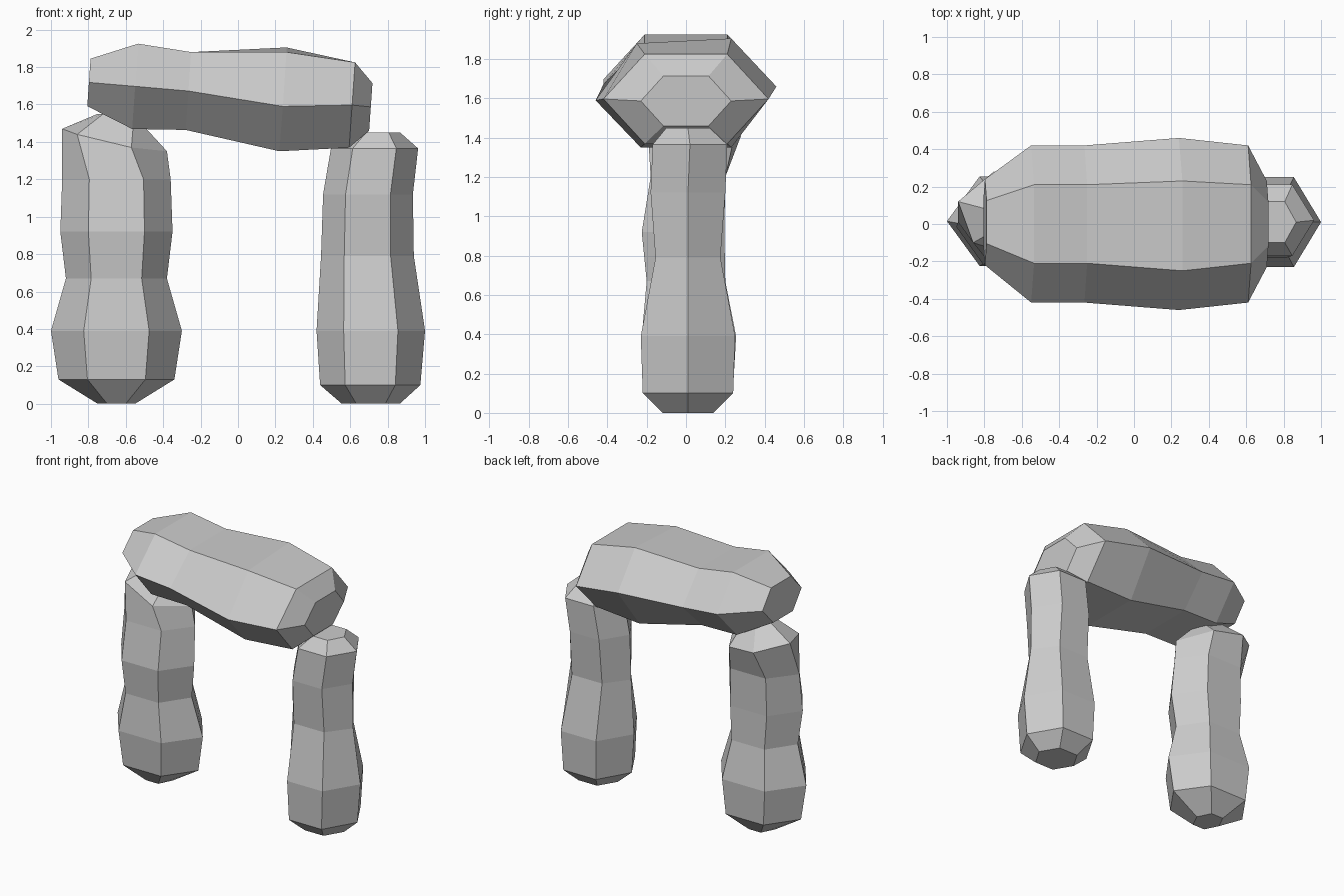
import bpy, bmesh
from math import cos, sin, pi
from mathutils import Vector


def hexagon(a, b, ra, rb):
    """Six points, corners on the first axis."""
    return [(a + ra * cos(i * pi / 3), b + rb * sin(i * pi / 3) / sin(pi / 3))
            for i in range(6)]


def loft(name, rings):
    """Skin a list of six-point rings and cap both ends."""
    bm = bmesh.new()
    loops = [[bm.verts.new(p) for p in ring] for ring in rings]
    for lo, hi in zip(loops, loops[1:]):
        for i in range(6):
            j = (i + 1) % 6
            bm.faces.new((lo[i], lo[j], hi[j], hi[i]))
    bm.faces.new(loops[0][::-1])
    bm.faces.new(loops[-1])
    bmesh.ops.recalc_face_normals(bm, faces=bm.faces)
    mesh = bpy.data.meshes.new(name)
    bm.to_mesh(mesh)
    bm.free()
    obj = bpy.data.objects.new(name, mesh)
    bpy.context.collection.objects.link(obj)
    return obj


def pillar_rings(rows):
    # each row: height, centre x, half width, centre y, half depth
    return [[Vector((x, y, z)) for x, y in hexagon(cx, cy, w, d)]
            for z, cx, w, cy, d in rows]


# Left standing stone, with an uneven broken shoulder at the top
left = pillar_rings([
    (0.00, -0.65, 0.10, 0.02, 0.10),
    (0.13, -0.65, 0.31, 0.02, 0.22),
    (0.39, -0.65, 0.35, 0.015, 0.24),
    (0.67, -0.65, 0.27, 0.00, 0.20),
    (0.92, -0.65, 0.30, -0.015, 0.21),
    (1.20, -0.65, 0.29, 0.01, 0.19),
])
left.append([Vector(p) for p in (
    (-0.38, 0.00, 1.35), (-0.52, 0.24, 1.38), (-0.75, 0.28, 1.41),
    (-0.94, 0.12, 1.47), (-0.86, -0.10, 1.44), (-0.57, -0.19, 1.37))])
left.append([Vector(p) for p in (
    (-0.49, 0.03, 1.47), (-0.54, 0.12, 1.49), (-0.67, 0.14, 1.53),
    (-0.75, 0.07, 1.55), (-0.72, -0.02, 1.55), (-0.56, -0.06, 1.49))])
loft("left_standing_stone", left)

# Right standing stone
loft("right_standing_stone", pillar_rings([
    (0.00, 0.71, 0.155, 0.01, 0.13),
    (0.10, 0.707, 0.268, 0.01, 0.23),
    (0.39, 0.71, 0.29, 0.01, 0.24),
    (0.79, 0.692, 0.248, 0.01, 0.165),
    (1.12, 0.695, 0.24, 0.01, 0.19),
    (1.365, 0.73, 0.233, 0.02, 0.19),
    (1.45, 0.745, 0.122, 0.01, 0.11),
]))

# Lintel stone; each row: x, centre y, half depth, centre z, half height
lintel = [[Vector((x + 0.07 * (z - cz), y, z)) for y, z in hexagon(cy, cz, w, h)]
          for x, cy, w, cz, h in [
    (-0.797, 0.01, 0.23, 1.718, 0.127),
    (-0.55, 0.00, 0.42, 1.697, 0.228),
    (-0.265, 0.00, 0.42, 1.672, 0.208),
    (0.24, 0.00, 0.46, 1.62, 0.27),
    (0.61, 0.00, 0.42, 1.597, 0.228),
    (0.71, 0.00, 0.23, 1.587, 0.127),
]]
# Knocked corners on the widest ring
lintel[3][0].z, lintel[3][3].z = 1.66, 1.59
lintel[3][1].z = 1.905
lintel[3][2].y, lintel[3][2].z = -0.25, 1.88
loft("lintel_stone", lintel)
